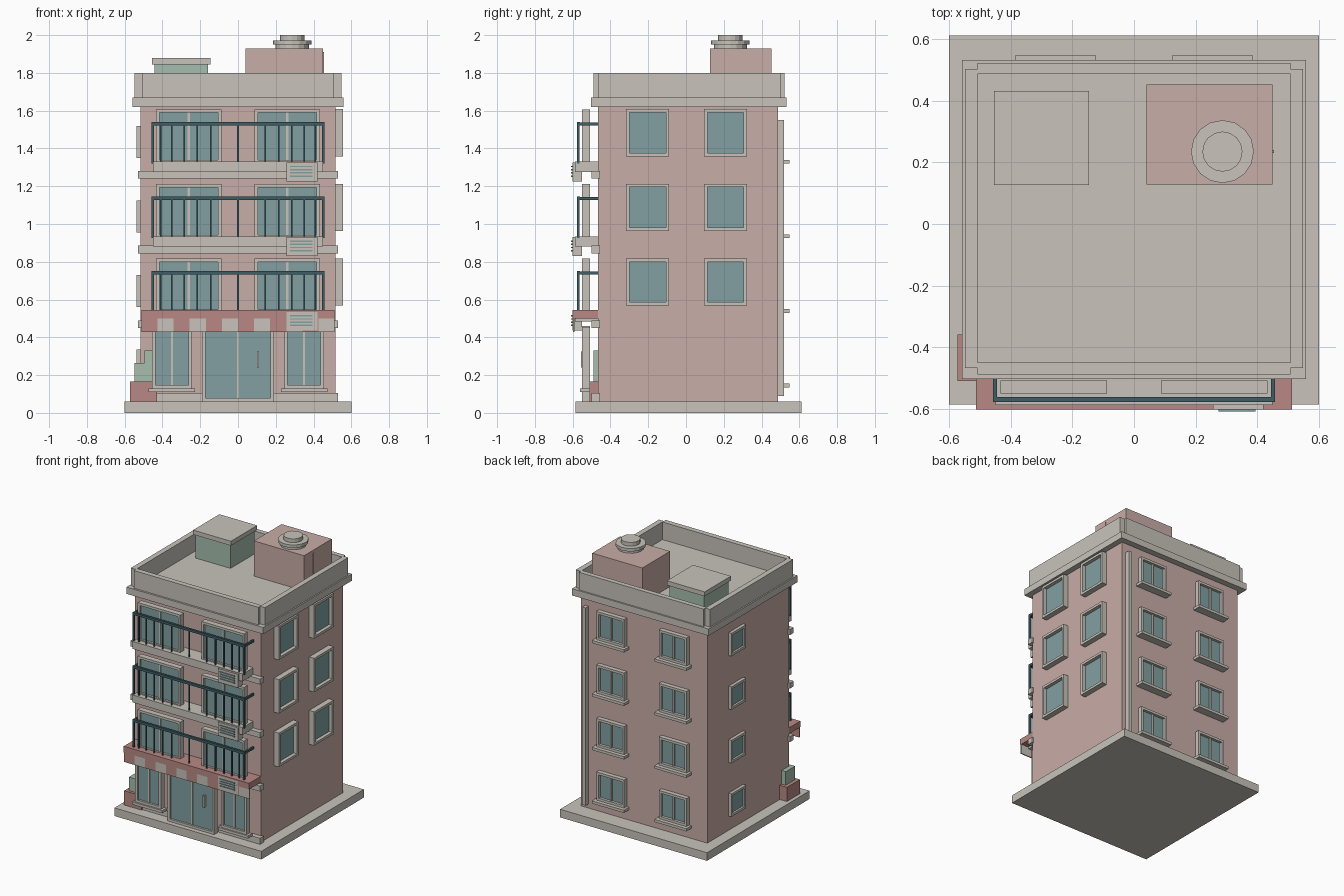
import bpy, bmesh, math
from mathutils import Matrix

if "Cube" in bpy.data.objects:
    bpy.data.objects.remove(bpy.data.objects["Cube"])


def material(name, rgb):
    m = bpy.data.materials.new(name)
    m.diffuse_color = [((c / 255 + 0.055) / 1.055) ** 2.4 for c in rgb] + [1]
    m.use_nodes = True
    m.node_tree.nodes["Principled BSDF"].inputs["Base Color"].default_value = m.diffuse_color
    return m


PINK = material("pink plaster", (201, 173, 167))
STONE = material("pale stone", (200, 196, 187))
GLASS = material("teal glass", (130, 160, 162))
RED = material("dusty red", (184, 137, 133))
GREEN = material("pale green", (166, 190, 174))
METAL = material("dark teal metal", (62, 93, 100))


def finish(name, bm, mat):
    me = bpy.data.meshes.new(name)
    bm.to_mesh(me)
    bm.free()
    me.materials.append(mat)
    ob = bpy.data.objects.new(name, me)
    bpy.context.collection.objects.link(ob)
    return ob


def boxes(name, mat, items):
    """One object from boxes given as (x0, x1, y0, y1, z0, z1)."""
    bm = bmesh.new()
    for x0, x1, y0, y1, z0, z1 in items:
        size = Matrix.Diagonal((abs(x1 - x0), abs(y1 - y0), z1 - z0, 1))
        mid = Matrix.Translation(((x0 + x1) / 2, (y0 + y1) / 2, (z0 + z1) / 2))
        bmesh.ops.create_cube(bm, size=1, matrix=mid @ size)
    return finish(name, bm, mat)


def cylinder(name, mat, x, y, r, z0, z1, n=16):
    bm = bmesh.new()
    bmesh.ops.create_cone(bm, cap_ends=True, segments=n, radius1=r, radius2=r, depth=z1 - z0,
                          matrix=Matrix.Translation((x, y, (z0 + z1) / 2)))
    return finish(name, bm, mat)


def on_side(side, u0, u1, d0, d1, z0, z1):
    """Box on a facade: u runs along the wall, d is distance outward."""
    return {"front": (u0, u1, -d1, -d0, z0, z1), "back": (u0, u1, d0, d1, z0, z1),
            "right": (d0, d1, u0, u1, z0, z1), "left": (-d1, -d0, u0, u1, z0, z1)}[side]


def window(name, side, u0, u1, z0, z1, d0, d1, panes=1, t=0.018, glass_d=None, sill=None):
    b = lambda *a: on_side(side, *a)
    frame = [b(u0, u0 + t, d0, d1, z0, z1), b(u1 - t, u1, d0, d1, z0, z1),
             b(u0 + t, u1 - t, d0, d1, z0, z0 + t), b(u0 + t, u1 - t, d0, d1, z1 - t, z1)]
    for i in range(1, panes):
        u = u0 + (u1 - u0) * i / panes
        frame.append(b(u - 0.006, u + 0.006, d0, d1 - 0.008, z0 + t, z1 - t))
    if sill:
        frame.append(b(u0 - 0.018, u1 + 0.018, d0, sill, z0 - 0.02, z0))
    boxes(name + "_frame", STONE, frame)
    g = glass_d or d1 - 0.015
    boxes(name + "_glass", GLASS, [b(u0 + t, u1 - t, d0, g, z0 + t, z1 - t)])


PITCH = 0.395

# Main volume
boxes("base_slab", STONE, [(-0.6, 0.6, -0.585, 0.612, 0, 0.06)])
boxes("building_body", PINK, [(-0.515, 0.515, -0.465, 0.487, 0.06, 1.62)])
boxes("plinth", STONE, [(-0.53, -0.19, -0.5, -0.455, 0.06, 0.105), (0.19, 0.53, -0.5, -0.455, 0.06, 0.105)])
boxes("cornice", STONE, [(-0.558, 0.558, -0.503, 0.533, 1.62, 1.67)])
boxes("parapet", STONE, [(-0.508, 0.508, -0.489, -0.45, 1.67, 1.8), (-0.508, 0.508, 0.486, 0.522, 1.67, 1.8),
                         (-0.548, -0.508, -0.467, 0.503, 1.67, 1.8), (0.508, 0.548, -0.467, 0.503, 1.67, 1.8)])

# Roof structures
boxes("stair_house", PINK, [(0.04, 0.45, 0.128, 0.452, 1.67, 1.93)])
boxes("stair_house_pipe", PINK, [(0.448, 0.455, 0.23, 0.24, 1.67, 1.91)])
cylinder("vent_neck", STONE, 0.287, 0.235, 0.088, 1.93, 1.955)
cylinder("vent_disc", STONE, 0.287, 0.235, 0.102, 1.95, 1.972)
cylinder("vent_cap", STONE, 0.287, 0.235, 0.065, 1.972, 2.0)
boxes("roof_tank", GREEN, [(-0.443, -0.158, 0.138, 0.42, 1.67, 1.845)])
boxes("roof_tank_lid", STONE, [(-0.455, -0.146, 0.126, 0.432, 1.845, 1.878)])

# Upper floors of the front: windows, balconies, railings, air conditioners
for k in range(3):
    dz = k * PITCH
    for s in (-1, 1):
        u0, u1 = sorted((s * 0.087, s * 0.434))
        window(f"balcony_window_{k}_{s}", "front", u0, u1, 0.53 + dz, 0.817 + dz, 0.508, 0.55, 2)
    boxes(f"balcony_slab_{k}", STONE, [(-0.45, 0.45, -0.588, -0.465, 0.485 + dz, 0.54 + dz)])
    boxes(f"floor_ledge_{k}", STONE, [(-0.53, 0.53, -0.5, -0.455, 0.45 + dz, 0.49 + dz)])
    zr = 0.74 + dz
    rail = [(-0.457, 0.457, -0.578, -0.562, zr - 0.008, zr + 0.01)]
    for s in (-1, 1):
        rail.append((s * 0.445, s * 0.457, -0.57, -0.463, zr - 0.008, zr + 0.008))
        rail.append((s * 0.444, s * 0.457, -0.578, -0.565, 0.53 + dz, zr + 0.01))
    for x in (0.143, 0.215, 0.285, 0.35, 0.41):
        rail += [(s * x - 0.004, s * x + 0.004, -0.574, -0.566, 0.54 + dz, zr) for s in (-1, 1)]
    rail.append((-0.004, 0.004, -0.574, -0.566, 0.54 + dz, zr))
    boxes(f"railing_{k}", METAL, rail)
    boxes(f"air_conditioner_{k}", STONE, [(0.257, 0.42, -0.602, -0.55, 0.435 + dz, 0.535 + dz)])
    boxes(f"air_conditioner_grille_{k}", GLASS,
          [(0.275, 0.395, -0.608, -0.6, z + dz, z + dz + 0.007) for z in (0.46, 0.477, 0.494, 0.511)])

# Ground floor shop front
for s in (-1, 1):
    u0, u1 = sorted((s * 0.245, s * 0.455))
    window(f"shop_window_{s}", "front", u0, u1, 0.13, 0.455, 0.508, 0.55, 2, sill=0.56)
window("entrance_door", "front", -0.19, 0.19, 0.06, 0.46, 0.508, 0.55, 2)
boxes("door_handle", STONE, [(0.1, 0.112, -0.556, -0.535, 0.24, 0.325)])

# Awning with striped valance
boxes("awning_top", RED, [(-0.512, 0.512, -0.602, -0.465, 0.5, 0.545)])
w = 1.024 / 12
for i in range(12):
    x = -0.512 + i * w
    boxes(f"awning_stripe_{i}", STONE if i % 2 else RED, [(x, x + w, -0.598, -0.59, 0.428, 0.5)])

# Right side windows
for k in range(3):
    for j, u in enumerate((-0.317, 0.095)):
        window(f"right_window_{k}_{j}", "right", u, u + 0.228, 0.568 + k * PITCH, 0.818 + k * PITCH,
               0.51, 0.556, glass_d=0.53)

# Back and left windows
for k in range(4):
    z = 0.155 + k * PITCH
    for s in (-1, 1):
        u0, u1 = sorted((s * 0.142, s * 0.368))
        window(f"back_window_{k}_{s}", "back", u0, u1, z, z + 0.208, 0.48, 0.52, 2, glass_d=0.5, sill=0.547)
    window(f"left_window_{k}", "left", 0.068, 0.238, z + 0.01, z + 0.18, 0.51, 0.538, glass_d=0.524)

# Drain pipe at the back
boxes("drain_pipe", STONE, [(0.455, 0.483, 0.485, 0.52, 0.09, 1.55)])

# Corner planter
boxes("planter", RED, [(-0.573, -0.43, -0.51, -0.358, 0.06, 0.165)])
boxes("planter_shrub", GREEN, [(-0.548, -0.455, -0.49, -0.38, 0.165, 0.265),
                               (-0.495, -0.455, -0.49, -0.45, 0.265, 0.33)])
